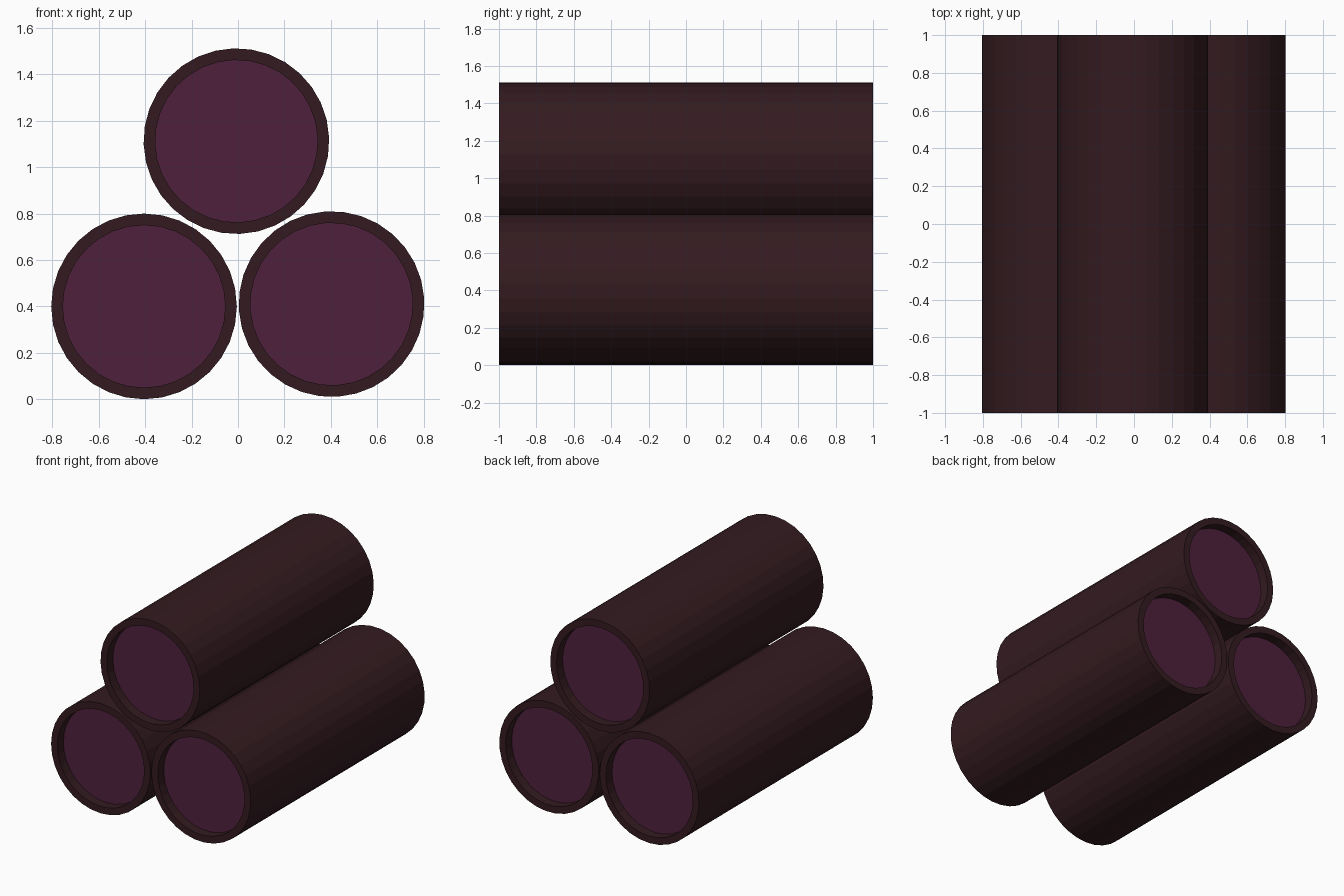
import bpy, bmesh, math

if "Cube" in bpy.data.objects:
    bpy.data.objects.remove(bpy.data.objects["Cube"])

R_OUT, R_IN, HALF, RECESS, SIDES = 0.4, 0.35, 1.0, 0.07, 32


def material(name, color):
    m = bpy.data.materials.new(name)
    m.diffuse_color = (*color, 1)
    m.use_nodes = True
    m.node_tree.nodes["Principled BSDF"].inputs["Base Color"].default_value = m.diffuse_color
    return m


bark = material("bark", (0.034, 0.011, 0.0145))
heart = material("heartwood", (0.076, 0.0145, 0.046))


def log(name, x, z, turn):
    """Flat-sided log along y with a bark rim and a sunken core at both ends."""
    bm = bmesh.new()
    # closed lengthwise profile: core, recess, rim, outside, and the same at the back
    profile = [(R_IN, -HALF + RECESS), (R_IN, -HALF), (R_OUT, -HALF),
               (R_OUT, HALF), (R_IN, HALF), (R_IN, HALF - RECESS)]
    rings = []
    for r, y in profile:
        ring = []
        for i in range(SIDES):
            a = 2 * math.pi * i / SIDES + turn
            ring.append(bm.verts.new((r * math.cos(a), y, r * math.sin(a))))
        rings.append(ring)
    for a, b in zip(rings, rings[1:]):
        for i in range(SIDES):
            j = (i + 1) % SIDES
            bm.faces.new((a[i], a[j], b[j], b[i]))
    # sunken core discs
    for ring in (rings[0], rings[-1]):
        bm.faces.new(ring).material_index = 1
    bmesh.ops.recalc_face_normals(bm, faces=bm.faces)
    mesh = bpy.data.meshes.new(name)
    bm.to_mesh(mesh)
    bm.free()
    mesh.materials.append(bark)
    mesh.materials.append(heart)
    obj = bpy.data.objects.new(name, mesh)
    obj.location = (x, 0, z)
    bpy.context.collection.objects.link(obj)


# two logs on the ground and one resting on top
log("log_left", -0.405, 0.40, 0.0)
log("log_right", 0.403, 0.41, math.radians(4))
log("log_top", -0.007, 1.112, math.radians(2))
